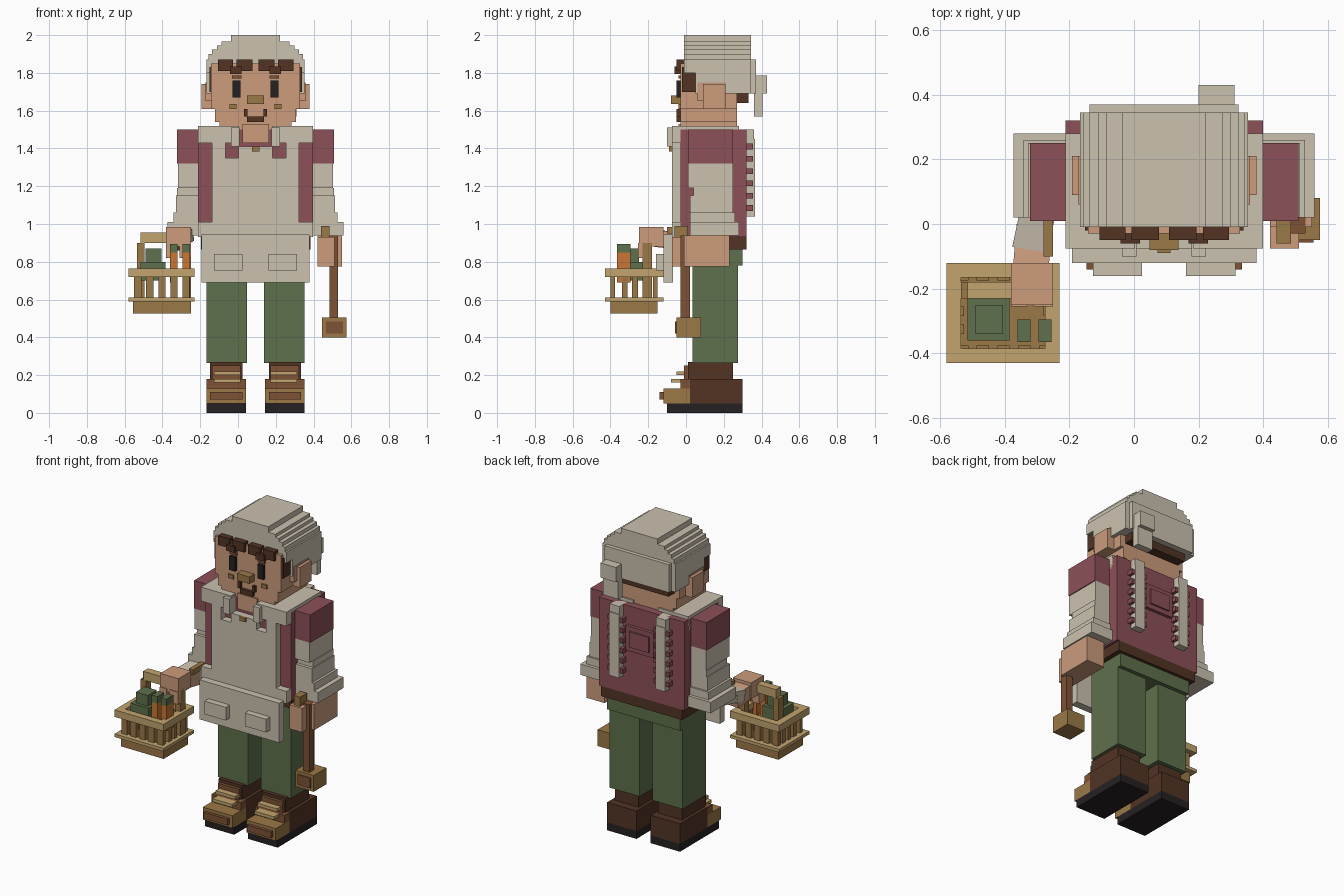
import bpy
import bmesh
from math import radians
from mathutils import Vector, Euler, Matrix

if "Cube" in bpy.data.objects:
    bpy.data.objects.remove(bpy.data.objects["Cube"])

BODY_X = 0.093  # centre line of the figure


def linear(channel):
    value = channel / 255
    return value / 12.92 if value < 0.04 else ((value + 0.055) / 1.055) ** 2.4


def material(name, red, green, blue):
    mat = bpy.data.materials.new(name)
    colour = (linear(red), linear(green), linear(blue), 1)
    mat.diffuse_color = colour
    mat.use_nodes = True
    mat.node_tree.nodes["Principled BSDF"].inputs["Base Color"].default_value = colour
    return mat


cream = material("cream cloth", 203, 193, 175)
maroon = material("maroon cloth", 141, 80, 89)
skin = material("skin", 204, 156, 124)
hair_brown = material("dark brown", 82, 51, 36)
black = material("near black", 38, 32, 33)
green = material("leaf green", 95, 112, 76)
straw = material("light straw", 194, 164, 110)
wood = material("tan wood", 155, 120, 70)
leather = material("mid brown leather", 126, 82, 54)
orange = material("carrot orange", 200, 118, 52)


def box(name, mat, x, y, z, tilt=0, turn=0):
    """Block between the given limits, optionally turned about its centre."""
    low, high = Vector((x[0], y[0], z[0])), Vector((x[1], y[1], z[1]))
    mesh = bpy.data.meshes.new(name)
    bm = bmesh.new()
    bmesh.ops.create_cube(bm, size=1, matrix=Matrix.Diagonal((*(high - low), 1)))
    bm.to_mesh(mesh)
    bm.free()
    mesh.materials.append(mat)
    obj = bpy.data.objects.new(name, mesh)
    obj.location = (low + high) / 2
    obj.rotation_euler = Euler((radians(tilt), 0, radians(turn)))
    bpy.context.collection.objects.link(obj)
    return obj


def middle(name, mat, half, y, z):
    """Block centred on the body."""
    return box(name, mat, (BODY_X - half, BODY_X + half), y, z)


def pair(name, mat, x, y, z):
    """Matching blocks on both sides of the body; x is measured outward."""
    box("left_" + name, mat, (BODY_X + x[0], BODY_X + x[1]), y, z)
    box("right_" + name, mat, (BODY_X - x[1], BODY_X - x[0]), y, z)


# Boots
pair("boot_sole", black, x=(.05, .26), y=(-.1, .3), z=(0, .05))
pair("boot_foot", hair_brown, x=(.05, .26), y=(.02, .3), z=(.05, .18))
pair("boot_ankle", hair_brown, x=(.07, .24), y=(.01, .25), z=(.18, .27))
pair("boot_toe", wood, x=(.05, .26), y=(-.12, .02), z=(.05, .13))
pair("boot_toe_plate", leather, x=(.07, .24), y=(-.14, -.12), z=(.07, .11))
pair("boot_tongue", leather, x=(.05, .26), y=(-.03, .02), z=(.13, .18))
pair("upper_tongue", leather, x=(.08, .23), y=(-.01, .01), z=(.18, .25))
pair("upper_lace", straw, x=(.08, .22), y=(-.05, -.01), z=(.2, .22))
pair("lower_lace", straw, x=(.08, .22), y=(-.08, -.03), z=(.16, .18))

# Trousers and belt
pair("trouser_leg", green, x=(.045, .26), y=(.035, .275), z=(.265, .79))
middle("trouser_hips", green, half=.26, y=(.035, .3), z=(.78, .87))
middle("belt", hair_brown, half=.29, y=(0, .32), z=(.865, .93))

# Shirt with raised back panel and stitched edges
middle("shirt_body", maroon, half=.305, y=(-.03, .32), z=(.93, 1.5))
middle("back_panel", maroon, half=.1, y=(.32, .34), z=(1.22, 1.38))
middle("back_panel_inset", maroon, half=.07, y=(.34, .35), z=(1.25, 1.35))
for row in range(6):
    height = 1.07 + row * .065
    pair("back_stitch", maroon, x=(.11, .22), y=(.32, .355), z=(height, height + .03))

# Apron
middle("apron_bib", cream, half=.23, y=(-.075, -.03), z=(.95, 1.35))
middle("bib_centre", cream, half=.09, y=(-.075, -.03), z=(1.34, 1.41))
pair("bib_corner", cream, x=(.16, .23), y=(-.075, -.03), z=(1.35, 1.43))
pair("front_strap", cream, x=(.085, .13), y=(-.1, .02), z=(1.41, 1.51))
pair("shoulder_pad", cream, x=(.09, .305), y=(-.075, .28), z=(1.43, 1.52))
pair("shoulder_strap", cream, x=(.13, .2), y=(.28, .36), z=(1.43, 1.5))
pair("back_strap", cream, x=(.13, .2), y=(.32, .365), z=(1.04, 1.45))
middle("apron_waist", cream, half=.305, y=(-.075, .01), z=(.93, 1.01))
middle("apron_skirt", cream, half=.285, y=(-.12, -.07), z=(.69, .945))
pair("apron_pocket", cream, x=(.068, .22), y=(-.16, -.12), z=(.755, .84))
middle("collar_button", wood, half=.02, y=(-.09, -.07), z=(1.385, 1.41))

# Arms
pair("sleeve_top", maroon, x=(.305, .415), y=(.01, .25), z=(1.32, 1.5))
pair("sleeve_middle", cream, x=(.305, .41), y=(.01, .25), z=(1.19, 1.32))
pair("sleeve_elbow", cream, x=(.305, .415), y=(.04, .25), z=(1.15, 1.19))
pair("sleeve_lower", cream, x=(.305, .42), y=(.02, .25), z=(1.06, 1.15))
pair("sleeve_end", cream, x=(.305, .435), y=(.02, .26), z=(1.01, 1.06))
pair("sleeve_cuff", cream, x=(.305, .465), y=(.02, .28), z=(.94, 1.01))

# Left hand and its mallet
box("left_hand", skin, x=(.42, .55), y=(-.01, .23), z=(.775, .94))
box("left_fingers", skin, x=(.42, .51), y=(-.075, -.01), z=(.775, .93))
box("left_thumb", wood, x=(.44, .485), y=(-.06, .01), z=(.93, .99))
box("mallet_handle", leather, x=(.485, .53), y=(-.03, .02), z=(.5, .94))
box("mallet_head", wood, x=(.445, .575), y=(-.05, .08), z=(.4, .505))
box("mallet_face", leather, x=(.465, .555), y=(-.057, -.05), z=(.42, .485))

# Right hand reaching forward
box("right_forearm", cream, x=(-.36, -.25), y=(-.08, .08), z=(.9, .97), tilt=8, turn=-12)
box("right_wrist", skin, x=(-.37, -.26), y=(-.17, -.01), z=(.87, .96), tilt=-8, turn=-5)
box("right_hand", skin, x=(-.38, -.25), y=(-.25, -.12), z=(.88, .985))
box("right_finger", skin, x=(-.38, -.33), y=(-.255, -.2), z=(.82, .9))
box("right_little_finger", skin, x=(-.31, -.25), y=(-.255, -.2), z=(.82, .9))
box("right_thumb", wood, x=(-.28, -.25), y=(-.1, .02), z=(.95, .985))

# Basket
box("basket_base", wood, x=(-.555, -.25), y=(-.4, -.15), z=(.525, .59))


def basket_rim(name, z):
    left, right, front, back, width = -.58, -.23, -.43, -.12, .045
    box(name + "_front", straw, (left, right), (front, front + width), z)
    box(name + "_back", straw, (left, right), (back - width, back), z)
    box(name + "_right", straw, (left, left + width), (front + width, back - width), z)
    box(name + "_left", straw, (right - width, right), (front + width, back - width), z)


basket_rim("basket_top_rim", (.72, .765))
basket_rim("basket_low_rim", (.59, .61))
for step in range(5):
    slat_x = -.55 + step * .064
    for depth in (-.4, -.175):
        box("basket_slat", wood, (slat_x, slat_x + .038), (depth, depth + .025), (.59, .73))
for step in range(3):
    slat_y = -.34 + step * .055
    for edge in (-.55, -.28):
        box("basket_side_slat", wood, (edge, edge + .025), (slat_y, slat_y + .03), (.59, .73))
box("basket_handle_bar", straw, x=(-.515, -.27), y=(-.23, -.18), z=(.9, .955))
for post_x in (-.535, -.29):
    box("basket_handle_post", wood, (post_x, post_x + .04), (-.23, -.18), (.6, .9))

# Vegetables
box("cabbage", green, x=(-.515, -.385), y=(-.36, -.23), z=(.7, .8))
box("cabbage_top", green, x=(-.49, -.405), y=(-.34, -.25), z=(.8, .87))
for carrot_x in (-.36, -.295):
    box("carrot", orange, (carrot_x, carrot_x + .04), (-.365, -.295), (.69, .85))
    box("carrot_leaves", green, (carrot_x, carrot_x + .04), (-.365, -.295), (.85, .895))

# Head
middle("neck", skin, half=.07, y=(-.04, .2), z=(1.43, 1.53))
middle("chin", skin, half=.19, y=(-.03, .27), z=(1.5, 1.55))
middle("jaw", skin, half=.215, y=(-.03, .27), z=(1.54, 1.61))
middle("face", skin, half=.235, y=(-.03, .27), z=(1.61, 1.85))
pair("ear", skin, x=(.235, .285), y=(.09, .21), z=(1.61, 1.74))
pair("ear_top", skin, x=(.235, .265), y=(.06, .21), z=(1.65, 1.75))

# Facial features
pair("eye", black, x=(.08, .122), y=(-.05, -.03), z=(1.67, 1.76))
pair("eyebrow", leather, x=(.075, .125), y=(-.04, -.03), z=(1.77, 1.785))
middle("nose", wood, half=.045, y=(-.08, -.03), z=(1.635, 1.68))
pair("cheek", wood, x=(.1, .138), y=(-.04, -.03), z=(1.61, 1.635))
middle("mouth", hair_brown, half=.045, y=(-.05, -.03), z=(1.54, 1.57))
pair("mouth_corner", hair_brown, x=(.042, .06), y=(-.05, -.03), z=(1.57, 1.61))

# Hair
pair("fringe_outer", hair_brown, x=(.12, .2), y=(-.05, .02), z=(1.81, 1.87))
pair("fringe_inner", hair_brown, x=(.015, .1), y=(-.05, .02), z=(1.81, 1.87))
pair("fringe_tip", hair_brown, x=(.075, .135), y=(-.06, -.02), z=(1.795, 1.835))
pair("sideburn", hair_brown, x=(.205, .245), y=(-.02, .05), z=(1.7, 1.83))
middle("nape_hair", hair_brown, half=.2, y=(.26, .33), z=(1.64, 1.7))

# Stepped hat
for half, bottom, top in ((.26, 1.8, 1.87), (.25, 1.87, 1.9), (.23, 1.9, 1.925),
                          (.205, 1.925, 1.945), (.18, 1.945, 1.965), (.13, 1.965, 2)):
    middle("hat_layer", cream, half, (-.01, .345), (bottom, top))
pair("hat_side", cream, x=(.235, .26), y=(.05, .345), z=(1.69, 1.8))
middle("hat_back", cream, half=.25, y=(.26, .345), z=(1.69, 1.8))
middle("hat_back_plate", cream, half=.23, y=(.345, .37), z=(1.69, 1.87))
box("hat_tail_top", cream, x=(.2, .31), y=(.36, .43), z=(1.69, 1.785))
box("hat_tail", cream, x=(.2, .31), y=(.36, .405), z=(1.57, 1.69))
